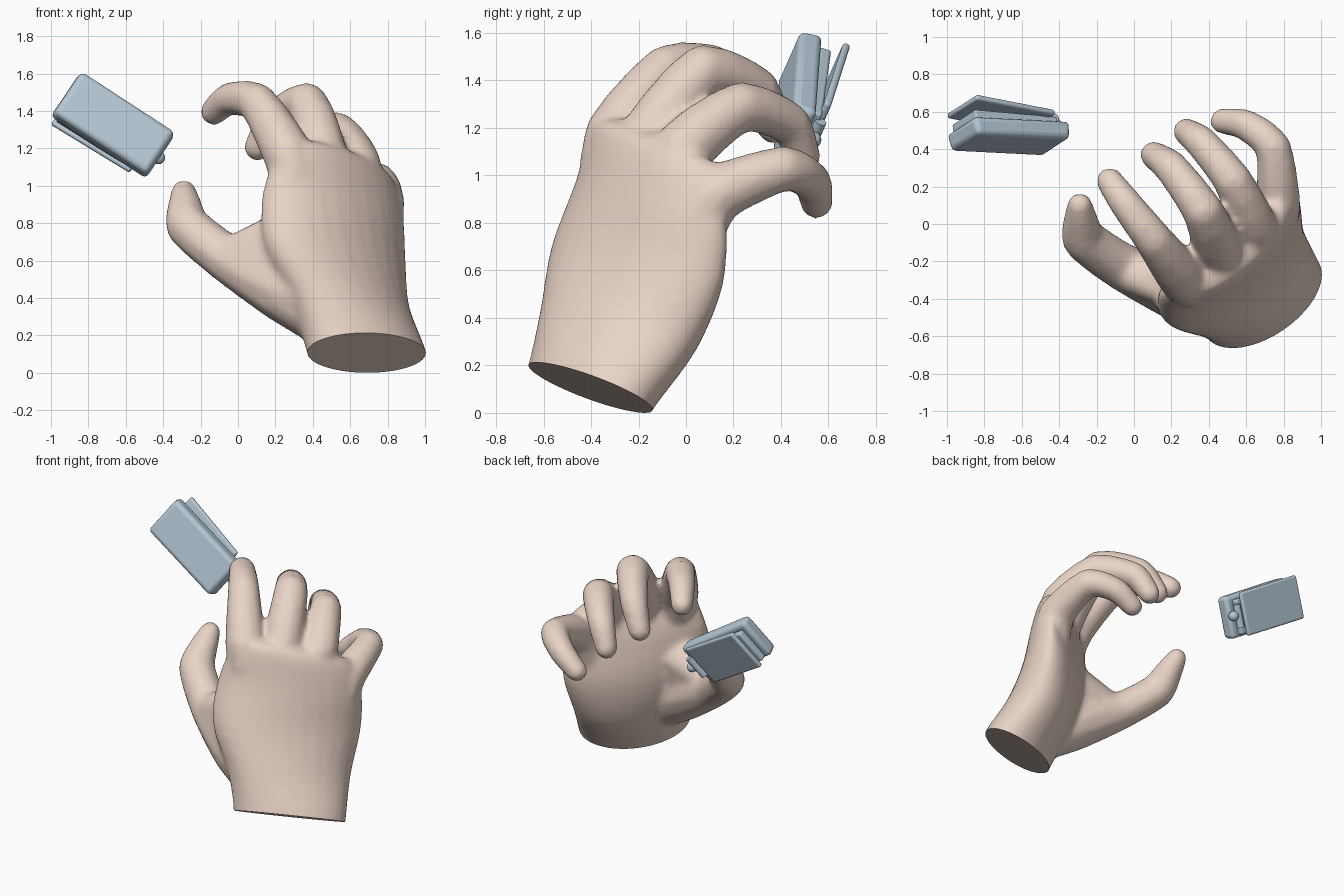
import bpy, bmesh, math
from mathutils import Vector as V, Matrix

if "Cube" in bpy.data.objects:
    bpy.data.objects.remove(bpy.data.objects["Cube"])


def material(name, rgb):
    m = bpy.data.materials.new(name)
    m.diffuse_color = (*rgb, 1)
    m.use_nodes = True
    m.node_tree.nodes["Principled BSDF"].inputs["Base Color"].default_value = m.diffuse_color
    return m


SKIN = material("skin", (0.82, 0.66, 0.575))
GREY = material("blue_grey", (0.47, 0.58, 0.67))


def add_object(name, bm, mat):
    me = bpy.data.meshes.new(name)
    bm.to_mesh(me)
    bm.free()
    me.materials.append(mat)
    ob = bpy.data.objects.new(name, me)
    bpy.context.collection.objects.link(ob)
    return ob


def smooth(ob, angle):
    bpy.ops.object.select_all(action='DESELECT')
    ob.select_set(True)
    bpy.context.view_layer.objects.active = ob
    bpy.ops.object.shade_smooth_by_angle(angle=math.radians(angle))


def spline(pts, steps, curve=1.0):
    """Points along a path of vectors; curve 0 is straight, 1 is fully smooth."""
    p = [V(q) for q in pts]
    p = [2 * p[0] - p[1]] + p + [2 * p[-1] - p[-2]]
    path = []
    for i in range(1, len(p) - 2):
        a, b, c, d = p[i - 1:i + 3]
        for k in range(steps):
            t = k / steps
            s = 0.5 * (2 * b + (c - a) * t + (2 * a - 5 * b + 4 * c - d) * t * t
                       + (3 * b - a - 3 * c + d) * t ** 3)
            path.append(b.lerp(c, t).lerp(s, curve))
    return path + [p[-2]]


hand = bmesh.new()


def hull(balls):
    """Convex hull around a few balls (x, y, z, r), added to the hand."""
    b = bmesh.new()
    for x, y, z, r in balls:
        bmesh.ops.create_icosphere(b, subdivisions=2, radius=r,
                                   matrix=Matrix.Translation((x, y, z)))
    res = bmesh.ops.convex_hull(b, input=b.verts[:])
    junk = {g for g in res["geom_interior"] + res["geom_unused"]
            if isinstance(g, bmesh.types.BMVert)}
    bmesh.ops.delete(b, geom=list(junk), context='VERTS')
    bmesh.ops.recalc_face_normals(b, faces=b.faces[:])
    me = bpy.data.meshes.new("tmp")
    b.to_mesh(me)
    b.free()
    hand.from_mesh(me)
    bpy.data.meshes.remove(me)


def limb(pts):
    """Rounded tapering limb along a path of balls."""
    path = spline(pts, 3, 0.6)
    for q, r in zip(path, path[1:]):
        hull([q, r])


# Palm and wrist: loft of rounded sections
# centre xyz, half width xyz, half thickness xyz, hollowness of the palm side
sections = [
    (.70, -.46, -.04, .29, .215, -.04, .13, -.15, .10, 1),
    (.69, -.405, .10, .29, .215, -.04, .13, -.15, .10, 1),
    (.60, -.28, .35, .29, .28, -.04, .13, -.185, .08, .95),
    (.515, -.19, .62, .36, .32, -.06, .13, -.20, .06, .7),
    (.50, -.12, .88, .37, .28, -.08, .11, -.20, .06, .4),
    (.53, -.10, 1.08, .31, .25, -.11, .07, -.15, .08, .35),
    (.54, -.07, 1.14, .25, .20, -.09, .05, -.09, .05, .5),
]
N = 28
rings = []
for s in spline(sections, 4):
    c, a, n, f = V(s[0:3]), V(s[3:6]), V(s[6:9]), s[9]
    ring = []
    for i in range(N):
        t = 2 * math.pi * i / N
        k = math.sin(t)
        ring.append(hand.verts.new(c + a * math.cos(t) + n * (k if k > 0 else k * f)))
    rings.append(ring)
for r, s in zip(rings, rings[1:]):
    for i in range(N):
        j = (i + 1) % N
        hand.faces.new((r[i], r[j], s[j], s[i]))
hand.faces.new(rings[0][::-1])
hand.faces.new(rings[-1])
bmesh.ops.recalc_face_normals(hand, faces=hand.faces[:])

# Fingers with their palm bones: index, middle, ring, little
limb([(.34, -.35, .85, .11), (.265, -.295, 1.17, .135), (.105, -.085, 1.445, .106),
      (-.045, .11, 1.465, .09), (-.13, .23, 1.395, .075)])
limb([(.50, -.24, .85, .11), (.455, -.15, 1.16, .135), (.37, .07, 1.44, .113),
      (.20, .30, 1.365, .094), (.105, .37, 1.205, .076)])
limb([(.64, -.08, .85, .11), (.64, -.01, 1.11, .13), (.53, .23, 1.29, .107),
      (.36, .435, 1.22, .091), (.28, .495, 1.08, .075)])
limb([(.74, .00, .65, .13), (.77, .11, .91, .125), (.745, .41, 1.03, .097),
      (.60, .53, .975, .085), (.475, .55, .885, .072)])

# Thumb, ball of the thumb and the web to the index finger
limb([(.52, -.42, .25, .15), (.25, -.35, .44, .175), (-.05, -.235, .605, .13),
      (-.265, -.085, .78, .12), (-.285, .02, .89, .094), (-.29, .10, .965, .07)])
hull([(-.03, -.23, .63, .08), (.22, -.30, .80, .07), (.30, -.33, .48, .12),
      (.35, -.27, .75, .10)])
hull([(.43, -.47, .40, .13), (.30, -.41, .82, .08), (-.05, -.25, .61, .115),
      (.25, -.36, .46, .17)])

# Fuse the hand into one skin
hand_src = add_object("hand_source", hand, SKIN)
rm = hand_src.modifiers.new("fuse", 'REMESH')
rm.mode = 'VOXEL'
rm.voxel_size = 0.017
sm = hand_src.modifiers.new("soften", 'SMOOTH')
sm.factor = 0.5
sm.iterations = 14
dg = bpy.context.evaluated_depsgraph_get()
skin = bpy.data.meshes.new_from_object(hand_src.evaluated_get(dg))
bpy.data.objects.remove(hand_src)

# Flat cut at the wrist
bm = bmesh.new()
bm.from_mesh(skin)
bpy.data.meshes.remove(skin)
cut = bmesh.ops.bisect_plane(bm, geom=bm.verts[:] + bm.edges[:] + bm.faces[:],
                             plane_co=(.68, -.39, .10), plane_no=(.17, -.42, -.89),
                             clear_outer=True)
rim = [g for g in cut["geom_cut"] if isinstance(g, bmesh.types.BMEdge)]
bmesh.ops.holes_fill(bm, edges=rim, sides=0)
smooth(add_object("hand", bm, SKIN), 50)

# Stapler: tilted rounded slabs sharing one cross direction
CROSS = V((.155, .10, .225)).normalized()


def slab(name, centre, along, size, bevel, taper=1.0):
    u = V(along).normalized()
    w = CROSS.cross(u).normalized()
    v = w.cross(u).normalized()
    b = bmesh.new()
    bmesh.ops.create_cube(b, size=1)
    for q in b.verts:
        k = taper if q.co.z < 0 else 1.0
        q.co = (V(centre) + u * q.co.x * size[0] * k
                + v * q.co.y * size[1] * k + w * q.co.z * size[2])
    bmesh.ops.recalc_face_normals(b, faces=b.faces[:])
    ob = add_object(name, b, GREY)
    m = ob.modifiers.new("round", 'BEVEL')
    m.width = bevel
    m.segments = 4
    smooth(ob, 40)


slab("stapler_top", (-.666, .468, 1.328), (.50, -.025, -.325), (.615, .295, .10), .028, .96)
slab("stapler_magazine", (-.69, .53, 1.305), (.45, -.04, -.28), (.52, .24, .05), .012)
slab("stapler_base", (-.71, .588, 1.315), (.41, -.08, -.25), (.50, .30, .032), .014)

# Hinge pin with a round knob
b = bmesh.new()
rot = CROSS.to_track_quat('Z', 'Y').to_matrix().to_4x4()
bmesh.ops.create_cone(b, cap_ends=True, segments=20, radius1=.025, radius2=.025, depth=.16,
                      matrix=Matrix.Translation((-.465, .54, 1.165)) @ rot)
bmesh.ops.create_uvsphere(b, u_segments=20, v_segments=12, radius=.035,
                          matrix=Matrix.Translation((-.425, .535, 1.15)))
smooth(add_object("stapler_hinge", b, GREY), 40)
